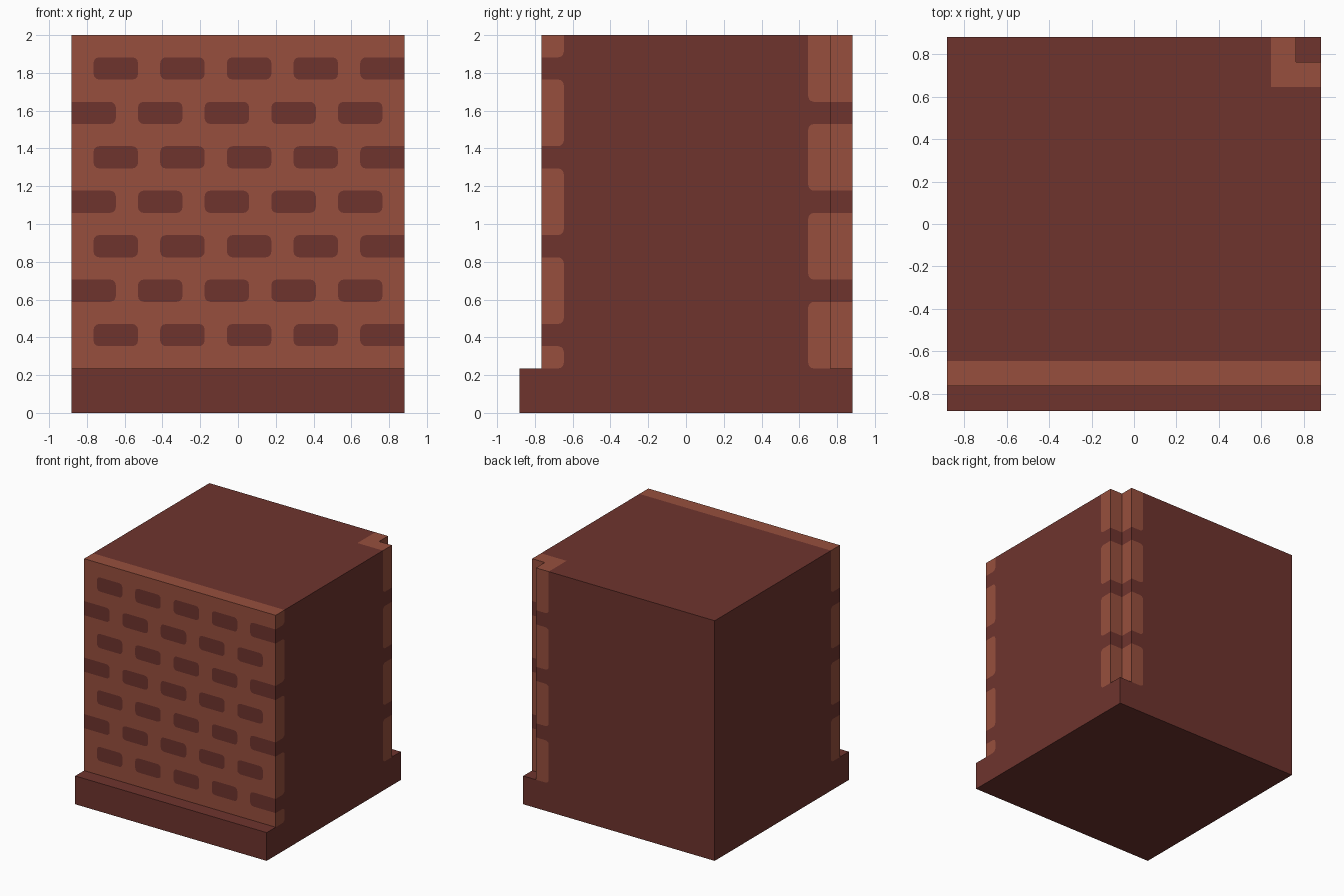
import bpy, bmesh, math
from mathutils import Vector
from mathutils.geometry import delaunay_2d_cdt

if "Cube" in bpy.data.objects:
    bpy.data.objects.remove(bpy.data.objects["Cube"])

U = 2 / 34            # grid unit: the block is 30 x 30 x 34 units
R = 0.5               # brick corner radius in units


def material(name, rgb):
    m = bpy.data.materials.new(name)
    m.diffuse_color = (*rgb, 1)
    m.use_nodes = True
    m.node_tree.nodes["Principled BSDF"].inputs["Base Color"].default_value = m.diffuse_color
    return m


DARK, LIGHT = 0, 1
mats = [material("dark brick", (0.156, 0.034, 0.027)),
        material("light mortar", (0.309, 0.078, 0.047))]


def rect(a0, b0, a1, b1, cut=""):
    """Rectangle; cut lists which corners to round (1=low-left, 2=low-right, 3=up-right, 4=up-left)."""
    pts = []
    for i, (a, b) in enumerate([(a0, b0), (a1, b0), (a1, b1), (a0, b1)]):
        if str(i + 1) not in cut:
            pts.append((a, b))
            continue
        ca = a + (R if i in (0, 3) else -R)
        cb = b + (R if i < 2 else -R)
        for k in range(4):
            t = math.radians(180 + 90 * i + 30 * k)
            pts.append((ca + R * math.cos(t), cb + R * math.sin(t)))
    return pts


bm = bmesh.new()


def panel(axis, pos, sign, outline, base=DARK, patches=()):
    """Flat wall at axis=pos facing sign; patches are cut in and get the other colour."""
    coords, faces = [], []
    for poly in [outline, *patches]:
        faces.append(list(range(len(coords), len(coords) + len(poly))))
        coords += [Vector(p) for p in poly]
    vs, _, tris, _, _, orig = delaunay_2d_cdt(coords, [], faces, 0, 1e-4)
    verts = []
    for p in vs:
        c = [p.x, p.y]
        c.insert(axis, pos)
        verts.append(bm.verts.new(Vector(c) * U))
    for tri, src in zip(tris, orig):
        if 0 not in src:
            continue
        f = bm.faces.new([verts[i] for i in tri])
        f.normal_update()
        if f.normal[axis] * sign < 0:
            f.normal_flip()
        f.material_index = 1 - base if len(src) > 1 else base


def gaps(rows):
    """Mortar heights left between brick rows that start at the given heights."""
    edges = [4] + [z for r in rows for z in (r, r + 2)] + [34]
    return [(a, b) for a, b in zip(edges[::2], edges[1::2]) if b > a]


def mortar(a0, a1, rows, inner):
    """Mortar ends showing on a side wall, rounded toward the inside."""
    lo, hi = ("2", "3") if inner == "high" else ("1", "4")
    return [rect(a0, z0, a1, z1, lo + (hi if z1 < 34 else "")) for z0, z1 in gaps(rows)]


ROWS_A, ROWS_B = (6, 14, 22, 30), (10, 18, 26)

# front wall with staggered bricks
bricks = []
for rows, start in ((ROWS_A, -13), (ROWS_B, -15)):
    for z in rows:
        for i in range(5):
            x = start + 6 * i
            cut = ("" if x == -15 else "14") + ("" if x + 4 == 15 else "23")
            bricks.append(rect(x, z, x + 4, z + 2, cut))
panel(1, -13, -1, rect(-15, 4, 15, 34), LIGHT, bricks)

# front ledge
panel(1, -15, -1, rect(-15, 0, 15, 4))
panel(2, 4, 1, rect(-15, -15, 15, -13))

# right, left and back walls
front_step = [(-13, 34), (-13, 4), (-15, 4)]
notch_step = [(15, 0), (15, 4), (13, 4), (13, 34)]
panel(0, 15, 1, [(-15, 0)] + notch_step + front_step, DARK,
      mortar(-13, -11, ROWS_A, "high") + mortar(11, 13, ROWS_B, "low"))
panel(0, -15, -1, [(-15, 0), (15, 0), (15, 34)] + front_step, DARK,
      mortar(-13, -11, ROWS_B, "high"))
panel(1, 15, 1, [(-15, 0)] + notch_step + [(-15, 34)], DARK,
      mortar(11, 13, ROWS_B, "low"))

# corner notch
for axis in (0, 1):
    panel(axis, 13, 1, rect(13, 4, 15, 34), LIGHT,
          [rect(13, z, 15, z + 2) for z in ROWS_B])
panel(2, 4, 1, rect(13, 13, 15, 15))

# top and bottom
panel(2, 34, 1, [(-15, -13), (15, -13), (15, 13), (13, 13), (13, 15), (-15, 15)], DARK,
      [rect(-15, -13, 15, -11),
       [(11, 11), (15, 11), (15, 13), (13, 13), (13, 15), (11, 15)]])
panel(2, 0, -1, rect(-15, -15, 15, 15))

bmesh.ops.remove_doubles(bm, verts=bm.verts, dist=1e-4)
mesh = bpy.data.meshes.new("brick_block")
bm.to_mesh(mesh)
bm.free()
for m in mats:
    mesh.materials.append(m)
bpy.context.collection.objects.link(bpy.data.objects.new("brick_block", mesh))
